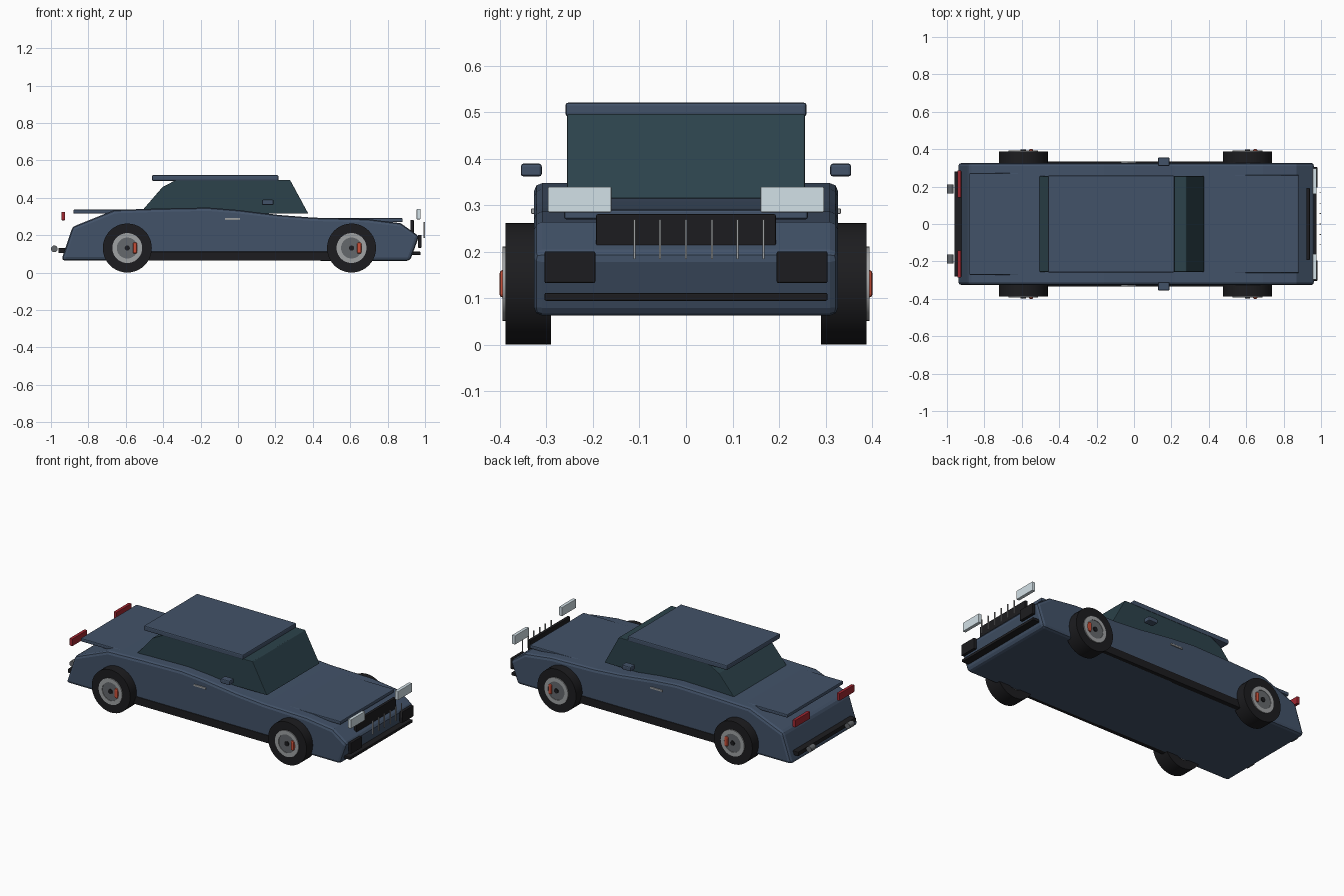
import bpy, bmesh, math
from mathutils import Matrix

if "Cube" in bpy.data.objects:
    bpy.data.objects.remove(bpy.data.objects["Cube"])


def material(name, r, g, b):
    m = bpy.data.materials.new(name)
    m.diffuse_color = (r, g, b, 1)
    m.use_nodes = True
    m.node_tree.nodes["Principled BSDF"].inputs["Base Color"].default_value = m.diffuse_color
    return m


PAINT = material("paint", 0.055, 0.085, 0.14)
GLASS = material("dark_glass", 0.025, 0.055, 0.07)
BLACK = material("black", 0.012, 0.012, 0.014)
LAMP = material("lamp", 0.65, 0.75, 0.8)
RED = material("tail_red", 0.35, 0.02, 0.03)
ORANGE = material("caliper_red", 0.6, 0.08, 0.04)
CHROME = material("chrome", 0.35, 0.36, 0.37)
STEEL = material("steel", 0.13, 0.14, 0.15)


def finish(name, bm, mat, bevel=0.0, segments=2):
    bmesh.ops.recalc_face_normals(bm, faces=bm.faces)
    me = bpy.data.meshes.new(name)
    bm.to_mesh(me)
    bm.free()
    ob = bpy.data.objects.new(name, me)
    bpy.context.collection.objects.link(ob)
    me.materials.append(mat)
    if bevel:
        mod = ob.modifiers.new("bevel", 'BEVEL')
        mod.width, mod.segments = bevel, segments
        mod.limit_method, mod.angle_limit = 'ANGLE', math.radians(30)
    return ob


def box(name, xs, ys, zs, mat, bevel=0.003):
    bm = bmesh.new()
    bmesh.ops.create_cube(bm, size=1)
    for v in bm.verts:
        for i, (a, b) in enumerate((xs, ys, zs)):
            v.co[i] = (a + b) / 2 + v.co[i] * (b - a)
    return finish(name, bm, mat, bevel)


def pair(name, xs, ys, zs, mat, bevel=0.003):
    box("right_" + name, xs, (-ys[1], -ys[0]), zs, mat, bevel)
    box("left_" + name, xs, ys, zs, mat, bevel)


def slab(name, profile, half, mat, bevel):
    # side profile in x, z extruded across the width
    bm = bmesh.new()
    face = bm.faces.new([bm.verts.new((x, -half, z)) for x, z in profile])
    ext = bmesh.ops.extrude_face_region(bm, geom=[face])["geom"]
    for v in ext:
        if isinstance(v, bmesh.types.BMVert):
            v.co.y = half
    return finish(name, bm, mat, bevel)


def lathe(name, profile, x, z, side, mat, steps=40, closed=True):
    # closed (radius, y) section spun about the axle
    bm = bmesh.new()
    rings = [[bm.verts.new((x + r * math.cos(2 * math.pi * k / steps), side * y,
                            z + r * math.sin(2 * math.pi * k / steps)))
              for k in range(steps)] for r, y in profile]
    n = len(rings)
    for i in range(n if closed else n - 1):
        a, b = rings[i], rings[(i + 1) % n]
        for k in range(steps):
            j = (k + 1) % steps
            bm.faces.new((a[k], a[j], b[j], b[k]))
    if not closed:
        bm.faces.new(rings[0])
        bm.faces.new(rings[-1])
    ob = finish(name, bm, mat)
    bpy.context.view_layer.objects.active = ob
    bpy.ops.object.select_all(action='DESELECT')
    ob.select_set(True)
    bpy.ops.object.shade_smooth_by_angle(angle=math.radians(30))
    return ob


def disc(name, r, y0, y1, x, z, side, mat, steps=32):
    return lathe(name, [(r, y0), (r, y1)], x, z, side, mat, steps, False)


# lower body and cabin
slab("body", [(-0.945, 0.065), (-0.885, 0.245), (-0.66, 0.335), (-0.42, 0.343),
              (-0.16, 0.348), (0.0, 0.335), (0.22, 0.308), (0.40, 0.294),
              (0.69, 0.287), (0.87, 0.264), (0.968, 0.195), (0.92, 0.063)],
     0.327, PAINT, 0.018)
slab("cabin_glass", [(-0.52, 0.315), (-0.505, 0.34), (-0.404, 0.457), (-0.33, 0.496),
                     (0.278, 0.496), (0.376, 0.315)], 0.256, GLASS, 0.003)
box("roof", (-0.46, 0.216), (-0.259, 0.259), (0.491, 0.521), PAINT, 0.006)
box("hood", (0.38, 0.88), (-0.262, 0.262), (0.27, 0.291), PAINT, 0.005)
box("boot_lid", (-0.88, -0.49), (-0.272, 0.272), (0.316, 0.337), PAINT, 0.005)

# front fittings
pair("headlight", (0.955, 0.976), (0.16, 0.297), (0.285, 0.34), LAMP)
box("grille", (0.922, 0.94), (-0.193, 0.193), (0.21, 0.281), BLACK)
for i in range(6):
    y = -0.111 + i * 0.0555
    box(f"grille_bar_{i + 1}", (0.992, 0.999), (y - 0.002, y + 0.002), (0.185, 0.27), CHROME, 0)
pair("air_intake", (0.962, 0.981), (0.195, 0.304), (0.133, 0.201), BLACK)
box("front_splitter", (0.925, 0.976), (-0.304, 0.304), (0.095, 0.112), BLACK)

# rear fittings
pair("tail_light", (-0.945, -0.925), (0.142, 0.287), (0.28, 0.325), RED)
box("rear_bumper", (-0.96, -0.91), (-0.28, 0.28), (0.105, 0.131), BLACK)
for side, label in ((-1, "right"), (1, "left")):
    disc(label + "_exhaust", 0.018, 0.164, 0.21, -0.982, 0.127, side, STEEL, 20)

# side fittings
pair("mirror", (0.128, 0.19), (0.31, 0.355), (0.362, 0.39), PAINT, 0.006)
pair("door_handle", (-0.07, 0.012), (0.32, 0.333), (0.282, 0.293), CHROME, 0.002)
pair("side_sill", (-0.49, 0.51), (0.30, 0.333), (0.064, 0.112), BLACK, 0.004)

# wheels
Z = 0.1315
for side, s_name in ((-1, "right"), (1, "left")):
    for x, x_name in ((0.607, "front"), (-0.592, "rear")):
        n = f"{x_name}_{s_name}_"
        lathe(n + "tyre", [(0.131, 0.29), (0.131, 0.388), (0.078, 0.388), (0.078, 0.29)],
              x, Z, side, BLACK)
        lathe(n + "rim", [(0.08, 0.30), (0.08, 0.394), (0.056, 0.394), (0.056, 0.30)],
              x, Z, side, CHROME)
        disc(n + "brake_disc", 0.057, 0.30, 0.391, x, Z, side, STEEL)
        disc(n + "hub", 0.014, 0.385, 0.397, x, Z, side, BLACK, 16)
        ys = sorted((side * 0.37, side * 0.401))
        box(n + "caliper", (x + 0.03, x + 0.053), ys, (Z - 0.03, Z + 0.03), ORANGE, 0.008)
